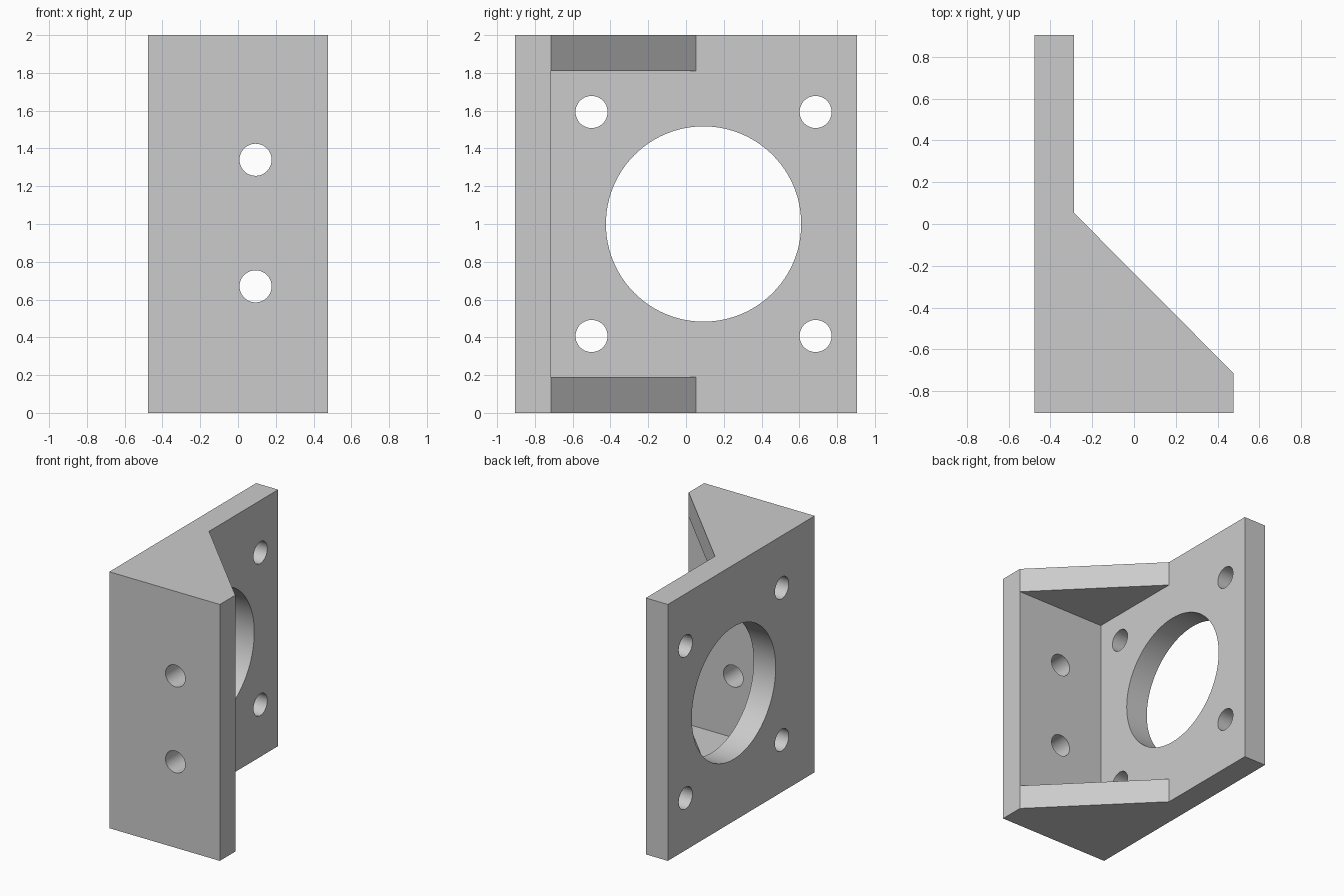
import bpy, bmesh, math
from mathutils import Matrix, Vector

cube = bpy.data.objects.get("Cube")
if cube:
    bpy.data.objects.remove(cube, do_unlink=True)

# Main dimensions
X0, X1 = -0.477, 0.477      # plate side, flange tip
Y0, Y1 = -0.905, 0.905      # front, back
WALL, HEIGHT = 0.19, 2.0
PX, FY = X0 + WALL, Y0 + WALL   # inner faces of plate and flange
GUSSET_END = 0.053

grey = bpy.data.materials.new("light_grey")
grey.use_nodes = True
colour = (0.6, 0.6, 0.6, 1)
grey.diffuse_color = colour
grey.node_tree.nodes["Principled BSDF"].inputs["Base Color"].default_value = colour


def add_object(name, bm):
    bmesh.ops.recalc_face_normals(bm, faces=bm.faces)
    mesh = bpy.data.meshes.new(name)
    bm.to_mesh(mesh)
    bm.free()
    mesh.materials.append(grey)
    obj = bpy.data.objects.new(name, mesh)
    bpy.context.collection.objects.link(obj)
    return obj


def prism(name, outline, z0, z1):
    """Extrude a plan outline from z0 to z1."""
    bm = bmesh.new()
    face = bm.faces.new([bm.verts.new((x, y, z0)) for x, y in outline])
    side = bmesh.ops.extrude_face_region(bm, geom=[face])
    verts = [v for v in side["geom"] if isinstance(v, bmesh.types.BMVert)]
    bmesh.ops.translate(bm, verts=verts, vec=(0, 0, z1 - z0))
    return add_object(name, bm)


def drill(name, centre, radius, axis, segments=48):
    """Round cutter through one wall along the given axis."""
    bm = bmesh.new()
    turn = Vector((0, 0, 1)).rotation_difference(Vector(axis)).to_matrix().to_4x4()
    bmesh.ops.create_cone(bm, cap_ends=True, segments=segments, radius1=radius,
                          radius2=radius, depth=WALL * 2,
                          matrix=Matrix.Translation(centre) @ turn)
    return add_object(name, bm)


# Solid body with the sloping gusset outline
bracket = prism("motor_bracket", [(X0, Y0), (X1, Y0), (X1, FY),
                                  (PX, GUSSET_END), (PX, Y1), (X0, Y1)], 0, HEIGHT)

# Pocket between the two gussets
cutters = [prism("pocket_cutter", [(PX, FY), (1, FY), (1, GUSSET_END),
                                   (PX, GUSSET_END)], WALL, HEIGHT - WALL)]

# Large bore and four mounting holes in the side plate
plate_x, bore_y, mid_z, spread = X0 + WALL / 2, 0.093, HEIGHT / 2, 0.593
cutters.append(drill("bore_cutter", (plate_x, bore_y, mid_z), 0.517, (1, 0, 0), 96))
for sy in (-1, 1):
    for sz in (-1, 1):
        cutters.append(drill("plate_hole_cutter", (plate_x, bore_y + sy * spread,
                                                   mid_z + sz * spread), 0.085, (1, 0, 0)))

# Two mounting holes in the front flange
for z in (0.67, 1.34):
    cutters.append(drill("flange_hole_cutter", (0.093, Y0 + WALL / 2, z), 0.085, (0, 1, 0)))

# Cut everything, then bake the result and drop the cutters
for cutter in cutters:
    cutter.hide_render = True
    mod = bracket.modifiers.new(cutter.name, 'BOOLEAN')
    mod.operation, mod.solver, mod.object = 'DIFFERENCE', 'EXACT', cutter
bpy.context.view_layer.update()
result = bracket.evaluated_get(bpy.context.evaluated_depsgraph_get())
baked = bpy.data.meshes.new_from_object(result)
bracket.modifiers.clear()
bracket.data = baked
for cutter in cutters:
    bpy.data.objects.remove(cutter, do_unlink=True)

# Smooth hole walls, sharp edges
bpy.ops.object.select_all(action='DESELECT')
bracket.select_set(True)
bpy.context.view_layer.objects.active = bracket
bpy.ops.object.shade_smooth_by_angle(angle=math.radians(30))
